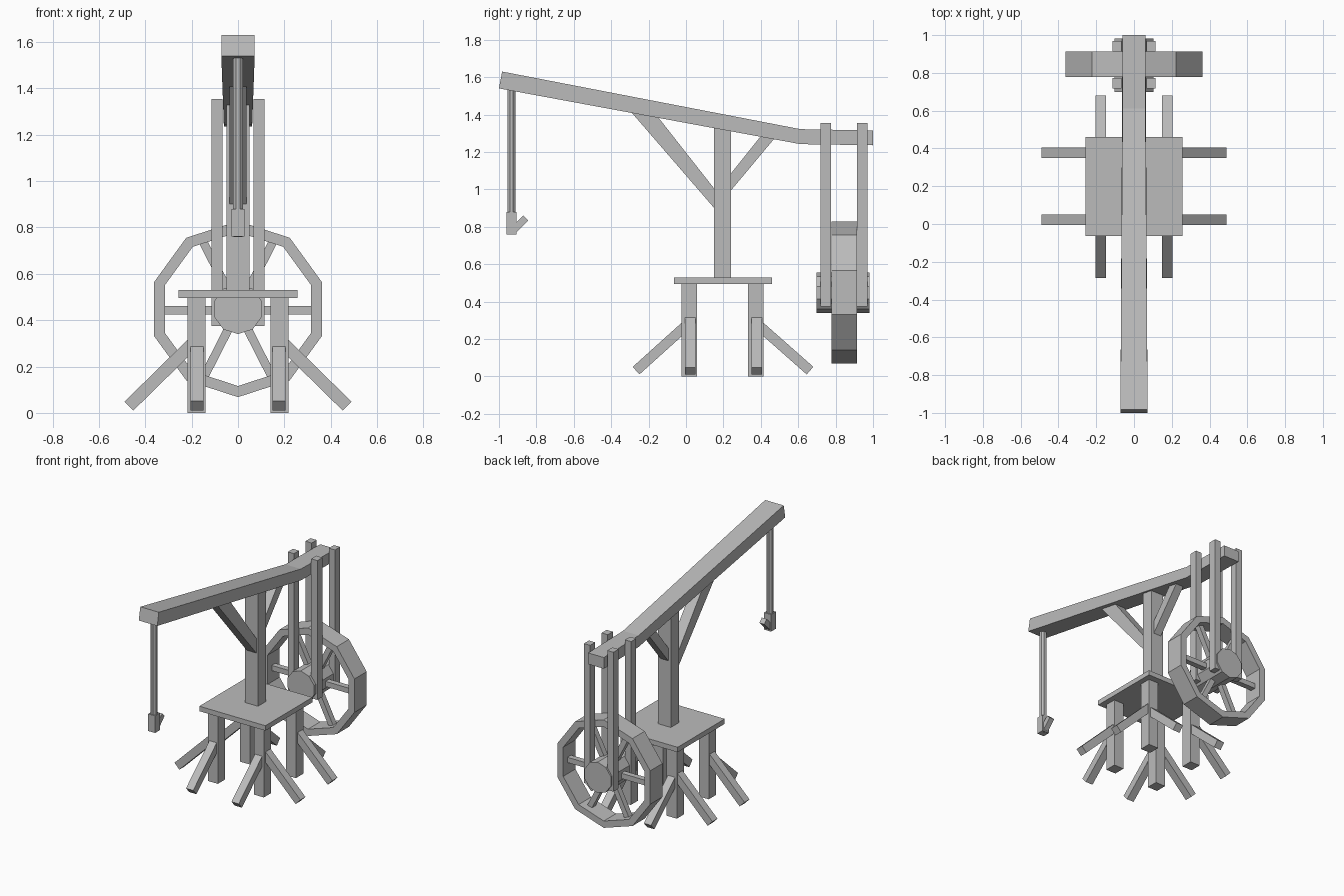
import bpy, bmesh, math
from mathutils import Vector

if "Cube" in bpy.data.objects:
    bpy.data.objects.remove(bpy.data.objects["Cube"])

wood = bpy.data.materials.new("weathered_grey")
wood.diffuse_color = (0.5, 0.5, 0.5, 1)
wood.use_nodes = True
wood.node_tree.nodes["Principled BSDF"].inputs["Base Color"].default_value = wood.diffuse_color


def finish(bm, name):
    bmesh.ops.recalc_face_normals(bm, faces=bm.faces)
    mesh = bpy.data.meshes.new(name)
    bm.to_mesh(mesh)
    bm.free()
    mesh.materials.append(wood)
    ob = bpy.data.objects.new(name, mesh)
    bpy.context.collection.objects.link(ob)
    return ob


def box(name, x0, x1, y0, y1, z0, z1):
    bm = bmesh.new()
    bmesh.ops.create_cube(bm, size=1)
    for v in bm.verts:
        v.co = ((x0 + x1) / 2 + v.co.x * (x1 - x0),
                (y0 + y1) / 2 + v.co.y * (y1 - y0),
                (z0 + z1) / 2 + v.co.z * (z1 - z0))
    return finish(bm, name)


def bar(name, a, b, thick, side, width):
    """Square-ended timber from a to b; side is its horizontal cross axis."""
    a, b, side = Vector(a), Vector(b), Vector(side)
    up = (b - a).cross(side).normalized()
    bm = bmesh.new()
    bmesh.ops.create_cube(bm, size=1)
    for v in bm.verts:
        v.co = ((a + b) / 2 + (b - a) * v.co.x
                + side * width * v.co.y + up * thick * v.co.z)
    return finish(bm, name)


def slab(name, profile, half):
    """Side profile of (y, z) points given thickness in x; half(y) is the half width."""
    bm = bmesh.new()
    sides = [[bm.verts.new((s * half(y), y, z)) for y, z in profile] for s in (-1, 1)]
    bm.faces.new(sides[0])
    bm.faces.new(sides[1])
    for i in range(len(profile)):
        j = (i + 1) % len(profile)
        bm.faces.new((sides[0][i], sides[0][j], sides[1][j], sides[1][i]))
    return finish(bm, name)


def ring(name, n, r_out, r_in, y0, y1, zc):
    """Faceted rim around the y axis, with a vertex at the top."""
    bm = bmesh.new()
    loops = []
    for i in range(n):
        a = math.tau * i / n
        loops.append([bm.verts.new((r * math.sin(a), y, zc + r * math.cos(a)))
                      for r, y in ((r_out, y0), (r_out, y1), (r_in, y1), (r_in, y0))])
    for i in range(n):
        p, q = loops[i], loops[(i + 1) % n]
        for k in range(4):
            m = (k + 1) % 4
            bm.faces.new((p[k], p[m], q[m], q[k]))
    return finish(bm, name)


def prism(name, n, r, start, end, phase=0.0):
    """Faceted rod between two points."""
    a, b = Vector(start), Vector(end)
    d = (b - a).normalized()
    u = Vector((1, 0, 0))
    w = d.cross(u)
    bm = bmesh.new()
    caps = [[bm.verts.new(p + r * (u * math.sin(t) + w * math.cos(t)))
             for t in (phase + math.tau * i / n for i in range(n))] for p in (a, b)]
    bm.faces.new(caps[0])
    bm.faces.new(caps[1])
    for i in range(n):
        j = (i + 1) % n
        bm.faces.new((caps[0][i], caps[0][j], caps[1][j], caps[1][i]))
    return finish(bm, name)


# Base: platform, four legs, two raking braces on each leg
box("platform", -0.257, 0.257, -0.063, 0.46, 0.495, 0.53)
for s in (-1, 1):
    for yc, d in ((0.017, -1), (0.373, 1)):
        xc = s * 0.179
        box("leg", xc - 0.039, xc + 0.039, yc - 0.041, yc + 0.041, 0, 0.495)
        bar("side_brace", (s * 0.471, yc + 0.005, 0.029), (s * 0.2, yc + 0.005, 0.295),
            0.054, (0, 1, 0), 0.056)
        yo = -0.267 if d < 0 else 0.663
        bar("end_brace", (s * 0.177, yo, 0.031), (s * 0.177, yc - d * 0.01, 0.296),
            0.054, (1, 0, 0), 0.056)

# Mast with two braces up to the beam
box("mast", -0.05, 0.05, 0.15, 0.24, 0.53, 1.33)
slab("front_strut", [(-0.29, 1.41), (-0.16, 1.40), (0.17, 0.98), (0.17, 0.878)],
     lambda y: 0.037)
slab("rear_strut", [(0.475, 1.275), (0.40, 1.285), (0.22, 1.06), (0.22, 0.97)],
     lambda y: 0.03)

# Cranked beam, narrowing slightly to the rear
slab("beam", [(-0.983, 1.63), (0.612, 1.322), (1.0, 1.315), (1.0, 1.236),
              (0.612, 1.242), (-1.0, 1.54)],
     lambda y: 0.072 - 0.011 * min(1, (y + 1) / 1.6))

# Rope and hook
prism("rope", 8, 0.024, (0, -0.933, 0.87), (0, -0.933, 1.54), math.pi / 8)
box("hook_block", -0.027, 0.027, -0.96, -0.906, 0.76, 0.88)
bar("hook_prong", (0, -0.93, 0.773), (0, -0.856, 0.847), 0.038, (1, 0, 0), 0.038)

# Treadwheel: rim, hub and six spokes
wheel_y, wheel_z = 0.846, 0.448
ring("wheel_rim", 10, 0.38, 0.332, 0.778, 0.914, wheel_z)
prism("wheel_hub", 10, 0.108, (0, 0.698, wheel_z), (0, 0.982, wheel_z))
for deg in (0, 63, 117, 180, 243, 297):
    c, s = math.cos(math.radians(deg)), math.sin(math.radians(deg))
    bar("wheel_spoke", (0.06 * c, wheel_y, wheel_z - 0.005 + 0.06 * s),
        (0.335 * c, wheel_y, wheel_z - 0.005 + 0.335 * s), 0.037, (0, 1, 0), 0.04)

# Four posts hanging the wheel from the beam
for s in (-1, 1):
    for yc in (0.746, 0.942):
        box("wheel_hanger", s * 0.091 - 0.024, s * 0.091 + 0.024,
            yc - 0.028, yc + 0.028, 0.375, 1.355)
